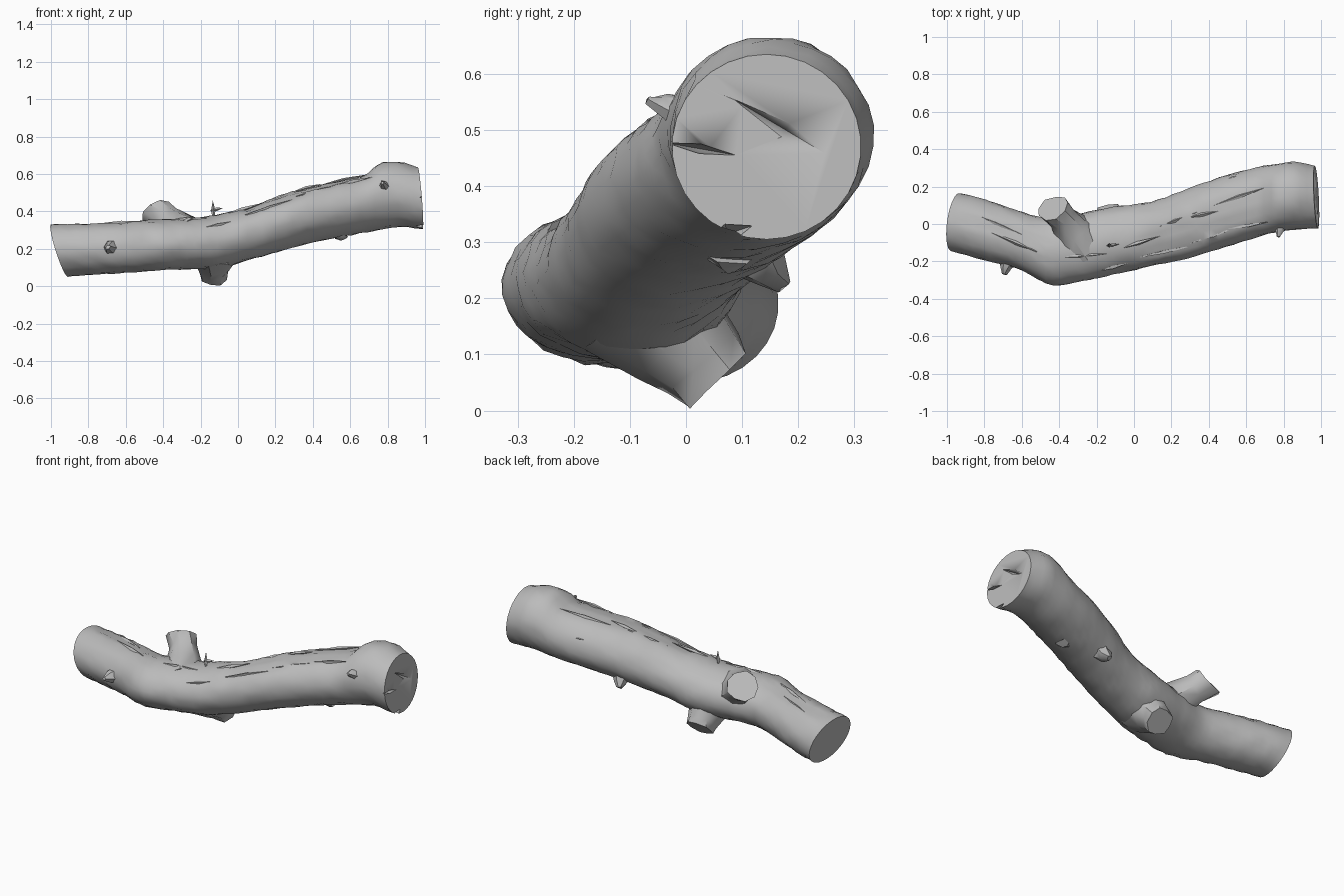
import bpy, bmesh, math, random
from mathutils import Vector

random.seed(4)
if "Cube" in bpy.data.objects:
    bpy.data.objects.remove(bpy.data.objects["Cube"], do_unlink=True)

bark = bpy.data.materials.new("grey wood")
bark.use_nodes = True
GREY = (0.5, 0.5, 0.5, 1)
bark.diffuse_color = GREY
bark.node_tree.nodes["Principled BSDF"].inputs["Base Color"].default_value = GREY


def finish(name, bm, angle=35):
    bmesh.ops.recalc_face_normals(bm, faces=bm.faces[:])
    mesh = bpy.data.meshes.new(name)
    bm.to_mesh(mesh)
    bm.free()
    mesh.materials.append(bark)
    ob = bpy.data.objects.new(name, mesh)
    bpy.context.collection.objects.link(ob)
    bpy.ops.object.select_all(action='DESELECT')
    ob.select_set(True)
    bpy.context.view_layer.objects.active = ob
    bpy.ops.object.shade_smooth_by_angle(angle=math.radians(angle))
    return ob


def skin(bm, rings):
    """Bridge rings of points into a closed tube."""
    loops = [[bm.verts.new(p) for p in r] for r in rings]
    n = len(loops[0])
    for a, b in zip(loops, loops[1:]):
        for i in range(n):
            j = (i + 1) % n
            bm.faces.new((a[i], a[j], b[j], b[i]))
    bm.faces.new(loops[0][::-1])
    bm.faces.new(loops[-1])


def stub(name, path, radii, sides=9, tip=None, jitter=0.006):
    """Flared branch stump along a path; tip is the facing of the sawn end."""
    pts = [Vector(p) for p in path]
    rings = []
    for k, (p, r) in enumerate(zip(pts, radii)):
        d = pts[min(k + 1, len(pts) - 1)] - pts[max(k - 1, 0)]
        if tip and k == len(pts) - 1:
            d = Vector(tip)
        q = d.to_track_quat('Z', 'Y')
        rings.append([p + q @ Vector((math.cos(t) * r, math.sin(t) * r, 0))
                      + Vector([random.uniform(-jitter, jitter) for _ in range(3)])
                      for t in (math.tau * i / sides for i in range(sides))])
    bm = bmesh.new()
    skin(bm, rings)
    return finish(name, bm, 40)


def spindle(bm, a, b, width, depth, out):
    """Long lens with pointed ends, for splinters and cracks."""
    a, b, out = Vector(a), Vector(b), Vector(out).normalized()
    side = (b - a).cross(out).normalized() * width
    mid = (a + b) / 2
    ring = [bm.verts.new(mid + o) for o in (side, out * depth, -side, -out * depth)]
    ends = [bm.verts.new(a), bm.verts.new(b)]
    for i in range(4):
        for e in ends:
            bm.faces.new((ring[i], ring[(i + 1) % 4], e))


# Trunk stations: x, y low, y high, z low, z high
STATIONS = [
    (-0.955, -0.145, 0.165, 0.05, 0.33), (-0.8, -0.19, 0.13, 0.06, 0.335),
    (-0.6, -0.25, 0.065, 0.072, 0.343), (-0.45, -0.325, 0.03, 0.082, 0.355),
    (-0.3, -0.31, 0.055, 0.09, 0.362), (-0.1, -0.268, 0.095, 0.098, 0.385),
    (0.1, -0.225, 0.122, 0.15, 0.44), (0.3, -0.18, 0.195, 0.207, 0.515),
    (0.5, -0.12, 0.262, 0.253, 0.565), (0.68, -0.065, 0.308, 0.287, 0.605),
    (0.76, -0.045, 0.323, 0.3, 0.657), (0.86, -0.03, 0.333, 0.315, 0.665),
    (0.975, -0.025, 0.312, 0.305, 0.635)]


def station(x):
    """Smooth interpolation through the stations."""
    k = max(i for i in range(len(STATIONS) - 1) if STATIONS[i][0] <= x + 1e-6)
    p = [STATIONS[min(max(k + o, 0), len(STATIONS) - 1)] for o in (-1, 0, 1, 2)]
    h = p[2][0] - p[1][0]
    t = (x - p[1][0]) / h
    out = []
    for c in range(1, 5):
        m1 = (p[2][c] - p[0][c]) / (p[2][0] - p[0][0]) * h
        m2 = (p[3][c] - p[1][c]) / (p[3][0] - p[1][0]) * h
        out.append((2*t**3 - 3*t*t + 1) * p[1][c] + (t**3 - 2*t*t + t) * m1
                   + (3*t*t - 2*t**3) * p[2][c] + (t**3 - t*t) * m2)
    return out


def surface(x, deg, lift=0.0):
    """Point on the trunk; angle runs from the top towards the front."""
    y0, y1, z0, z1 = station(x)
    a = math.radians(deg)
    return Vector((x, (y0 + y1) / 2 - math.sin(a) * ((y1 - y0) / 2 + lift),
                   (z0 + z1) / 2 + math.cos(a) * ((z1 - z0) / 2 + lift)))


# Trunk with slanted ends and a shallow stripped band along the top
SIDES, COUNT = 30, 48
X0, X1 = STATIONS[0][0], STATIONS[-1][0]
rings = []
for k in range(COUNT + 1):
    x = X0 + (X1 - X0) * k / COUNT
    y0, y1, z0, z1 = station(x)
    left, right = max(0, 1 - (x - X0) / 0.3), max(0, 1 - (X1 - x) / 0.15)
    inner = 0 < k < COUNT
    ring = []
    for i in range(SIDES):
        deg = 360 * i / SIDES - 180
        lift = random.uniform(-0.004, 0.003) if inner else 0
        edge = 20 * math.sin(x * 9)
        if 0.05 < x < 0.72 and -15 + edge * 0.4 < deg < 38 + edge * 0.5:
            lift -= 0.012
        if -0.88 < x < -0.45 and -22 < deg < 0:
            lift -= 0.008
        p = surface(x, deg, lift)
        dy, dz = p.y - (y0 + y1) / 2, p.z - (z0 + z1) / 2
        p.x += left * (0.13 * dy - 0.32 * dz) - right * (0.05 * dy + 0.08 * dz)
        ring.append(p)
    rings.append(ring)
bm = bmesh.new()
skin(bm, rings)
trunk = finish("trunk", bm)

# Cracks cut into the right-hand sawn end
bm = bmesh.new()
spindle(bm, (0.97, 0.085, 0.555), (0.985, 0.27, 0.445), 0.016, 0.05, (1, 0, 0))
spindle(bm, (0.98, -0.04, 0.478), (0.98, 0.09, 0.455), 0.009, 0.04, (1, 0, 0))
spindle(bm, (0.985, 0.03, 0.30), (0.985, 0.12, 0.33), 0.02, 0.05, (1, 0, 0))
cutter = finish("crack_cutter", bm)
cutter.hide_render = True
bpy.context.view_layer.objects.active = trunk
cut = trunk.modifiers.new("cracks", 'BOOLEAN')
cut.operation, cut.object, cut.solver = 'DIFFERENCE', cutter, 'EXACT'
bpy.ops.object.modifier_apply(modifier=cut.name)
bpy.data.objects.remove(cutter, do_unlink=True)

# Sawn-off branches
stub("upper_branch",
     [(-0.28, -0.11, 0.24), (-0.335, -0.03, 0.31), (-0.385, 0.03, 0.355), (-0.435, 0.085, 0.395)],
     [0.15, 0.10, 0.076, 0.086], tip=(-0.35, 0.6, 0.6))
stub("lower_branch",
     [(-0.13, -0.08, 0.2), (-0.13, -0.01, 0.125), (-0.13, 0.03, 0.085), (-0.13, 0.055, 0.055)],
     [0.14, 0.10, 0.082, 0.076], tip=(0, 0.7, -0.7))

# Small broken twigs: x, angle, length, radius
for n, (x, deg, length, r) in enumerate([
        (-0.68, 88, 0.045, 0.042), (0.785, 72, 0.04, 0.03),
        (0.33, -137, 0.045, 0.05), (0.55, 178, 0.012, 0.05)]):
    a, b = surface(x, deg, -0.02), surface(x, deg, length)
    b.x -= 0.015
    stub("twig_%d" % (n + 1), [a, (a + b) / 2, b], [r, r * 0.75, r * 0.3], 6, jitter=0.004)

# Upright splinter on top
bm = bmesh.new()
base = surface(-0.13, 8)
spindle(bm, base - Vector((0, 0, 0.03)), base + Vector((-0.005, 0.01, 0.08)), 0.012, 0.012, (0, 1, 0))
spindle(bm, base + Vector((-0.02, 0, 0.025)), base + Vector((0.05, 0.01, 0.04)), 0.01, 0.01, (0, 1, 0))
finish("top_splinter", bm, 20)

# Lifted bark flakes: start x, angle, end x, angle
bm = bmesh.new()
for xa, da, xb, db in [(-0.88, -28, -0.6, -14), (-0.8, 0, -0.45, 10), (-0.45, 12, -0.12, 22),
                       (-0.1, 18, 0.14, 8), (0.1, -8, 0.34, -14), (0.28, -10, 0.45, -4),
                       (0.42, -16, 0.7, -22), (0.0, 42, 0.33, 45), (0.3, 38, 0.55, 34),
                       (0.5, 32, 0.72, 42), (-0.2, 55, -0.02, 50), (0.45, -60, 0.6, -66)]:
    a, b = surface(xa, da, -0.006), surface(xb, db, -0.006)
    m = surface((xa + xb) / 2, (da + db) / 2)
    y0, y1, z0, z1 = station(m.x)
    out = m - Vector((m.x, (y0 + y1) / 2, (z0 + z1) / 2))
    spindle(bm, a, b, 0.011, 0.012, out)
finish("bark_flakes", bm, 20)
